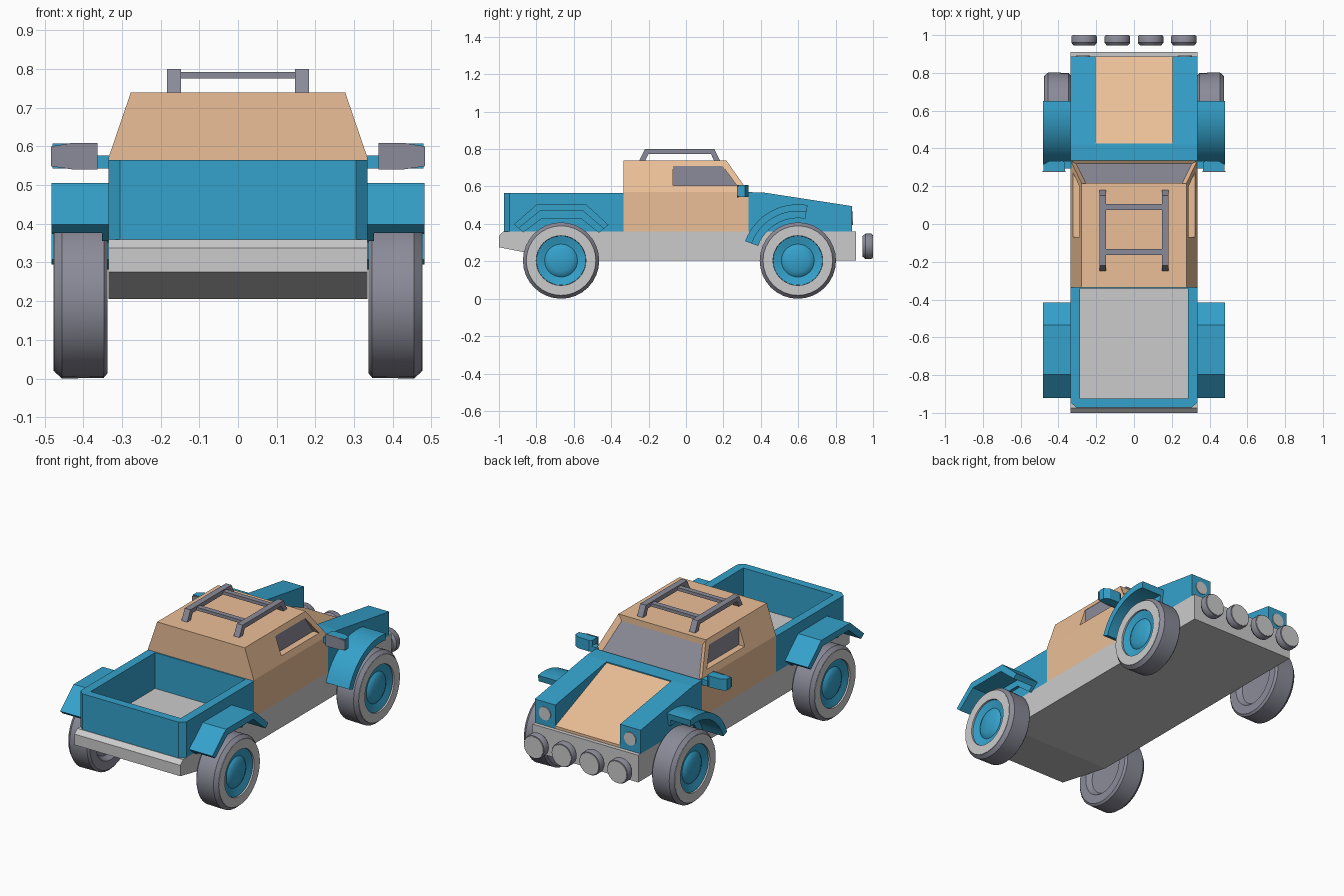
import bpy, bmesh, math
from mathutils import Vector

if "Cube" in bpy.data.objects:
    bpy.data.objects.remove(bpy.data.objects["Cube"])


def material(name, rgb):
    m = bpy.data.materials.new(name)
    m.diffuse_color = (*rgb, 1)
    m.use_nodes = True
    m.node_tree.nodes["Principled BSDF"].inputs["Base Color"].default_value = m.diffuse_color
    return m


BLUE = material("blue_paint", (0.035, 0.36, 0.60))
TAN = material("tan_paint", (0.83, 0.52, 0.31))
SLATE = material("slate_rubber", (0.26, 0.26, 0.32))


def finish(bm, name, mat=None, smooth=False):
    bmesh.ops.recalc_face_normals(bm, faces=bm.faces[:])
    me = bpy.data.meshes.new(name)
    bm.to_mesh(me)
    bm.free()
    ob = bpy.data.objects.new(name, me)
    bpy.context.collection.objects.link(ob)
    if mat:
        me.materials.append(mat)
    if smooth:
        bpy.ops.object.select_all(action='DESELECT')
        ob.select_set(True)
        bpy.context.view_layer.objects.active = ob
        bpy.ops.object.shade_smooth_by_angle(angle=math.radians(30))
    return ob


def prism(name, pts, axis, a, b, mat=None, smooth=False):
    """Extrude a 2D outline along an axis from a to b."""
    place = {'x': lambda p, t: (t, p[0], p[1]),
             'y': lambda p, t: (p[0], t, p[1]),
             'z': lambda p, t: (p[0], p[1], t)}[axis]
    bm = bmesh.new()
    lo = [bm.verts.new(place(p, a)) for p in pts]
    hi = [bm.verts.new(place(p, b)) for p in pts]
    bm.faces.new(lo)
    bm.faces.new(hi)
    n = len(pts)
    for i in range(n):
        j = (i + 1) % n
        bm.faces.new((lo[i], lo[j], hi[j], hi[i]))
    return finish(bm, name, mat, smooth)


def box(name, x, y, z, mat=None):
    return prism(name, [(x[0], y[0]), (x[1], y[0]), (x[1], y[1]), (x[0], y[1])],
                 'z', z[0], z[1], mat)


def lathe(name, profile, origin, axis, mat=None, steps=32):
    """Spin (distance along axis, radius) points around an axis."""
    d = Vector(axis)
    o = Vector(origin)
    bm = bmesh.new()
    vs = [bm.verts.new(o + d * t + Vector((0, 0, r))) for t, r in profile]
    es = [bm.edges.new(p) for p in zip(vs, vs[1:])]
    bmesh.ops.spin(bm, geom=vs + es, cent=o, axis=d, angle=2 * math.pi, steps=steps)
    bmesh.ops.remove_doubles(bm, verts=bm.verts[:], dist=1e-5)
    return finish(bm, name, mat, True)


def arc(cy, cz, r, a0, a1, n=12):
    return [(cy + r * math.cos(math.radians(a0 + (a1 - a0) * i / n)),
             cz + r * math.sin(math.radians(a0 + (a1 - a0) * i / n))) for i in range(n + 1)]


# chassis with sloped tail bumper
prism("chassis", [(-1, 0.275), (-1, 0.337), (-0.975, 0.36), (0.91, 0.36),
                  (0.91, 0.205), (-0.64, 0.205)], 'x', -0.335, 0.335)

# cargo bed walls
half = [(0.335, -0.335), (0.335, -0.945), (0.305, -0.972)]
inner = [(0.285, -0.925), (0.285, -0.335)]
prism("bed_walls", half + [(-x, y) for x, y in reversed(half)]
      + [(-x, y) for x, y in reversed(inner)] + inner, 'z', 0.36, 0.565, BLUE)
box("bed_front_wall", (-0.285, 0.285), (-0.342, -0.335), (0.36, 0.565), BLUE)

# cab shell: hull, inset windscreen
bm = bmesh.new()
for s in (-1, 1):
    for p in [(0.335, -0.335, 0.36), (0.335, 0.335, 0.36), (0.335, -0.335, 0.57),
              (0.335, 0.335, 0.57), (0.277, -0.335, 0.74), (0.277, 0.215, 0.74)]:
        bm.verts.new((s * p[0], p[1], p[2]))
bmesh.ops.convex_hull(bm, input=bm.verts[:])
bmesh.ops.dissolve_limit(bm, angle_limit=0.02, verts=bm.verts[:], edges=bm.edges[:])
bm.normal_update()
screen = next(f for f in bm.faces if f.normal.y > 0.5 and f.normal.z > 0.3)
bmesh.ops.inset_region(bm, faces=[screen], thickness=0.036, depth=-0.02)
slope = Vector((0, 0.12, -0.17)).normalized()
for v in screen.verts:
    if v.co.z < 0.65:
        v.co += slope * 0.022
bm.normal_update()
glass = [v.co + screen.normal * 0.002 for v in screen.verts]
cab = finish(bm, "cab", TAN)
bm = bmesh.new()
bm.faces.new([bm.verts.new(c) for c in glass])
pane = finish(bm, "windscreen", SLATE)
if pane.data.polygons[0].normal.y < 0:
    pane.data.flip_normals()

# side window recesses and panes
window = [(-0.07, 0.605), (-0.07, 0.71), (0.195, 0.71), (0.272, 0.605)]
for s in (-1, 1):
    cutter = prism("window_cutter", window, 'x', s * 0.283, s * 0.4)
    cutter.hide_render = True
    mod = cab.modifiers.new("window", 'BOOLEAN')
    mod.operation = 'DIFFERENCE'
    mod.solver = 'EXACT'
    mod.object = cutter
    bpy.context.view_layer.objects.active = cab
    bpy.ops.object.modifier_apply(modifier=mod.name)
    bpy.data.objects.remove(cutter)
    prism("side_window", window, 'x', s * 0.28, s * 0.285, SLATE)

# hood: cowl, raised sides and sunken sloping centre
side = [(0.335, 0.36), (0.335, 0.57), (0.42, 0.567), (0.888, 0.495), (0.888, 0.36)]
prism("hood_cowl", [(0.335, 0.36), (0.335, 0.57), (0.425, 0.566), (0.425, 0.36)],
      'x', -0.205, 0.205, BLUE)
prism("hood_panel", [(0.425, 0.36), (0.425, 0.56), (0.888, 0.375), (0.888, 0.36)],
      'x', -0.205, 0.205, TAN)
for s in (-1, 1):
    prism("hood_side", side, 'x', s * 0.205, s * 0.335, BLUE)
    lathe("headlight", [(0, 0), (0, 0.037), (0.008, 0.037), (0.008, 0)],
          (s * 0.27, 0.885, 0.43), (0, 1, 0))

# four bumper lamps
for x in (-0.264, -0.088, 0.088, 0.264):
    lathe("lamp_body", [(0.945, 0), (0.945, 0.056), (0.96, 0.068), (0.99, 0.068),
                        (0.997, 0.064), (0.997, 0)], (x, 0, 0.28), (0, 1, 0), SLATE)
    lathe("lamp_lens", [(0.99, 0), (0.99, 0.06), (1.0, 0.06), (1.0, 0)],
          (x, 0, 0.28), (0, 1, 0))

# wheels
for s in (-1, 1):
    for y in (-0.668, 0.598):
        o, d = (0, y, 0.204), (s, 0, 0)
        lathe("tyre", [(0.37, 0), (0.365, 0.12), (0.337, 0.14), (0.337, 0.19),
                       (0.347, 0.202), (0.455, 0.204), (0.475, 0.186), (0.475, 0.137),
                       (0.45, 0.13), (0.45, 0)], o, d, SLATE)
        lathe("sidewall", [(0.47, 0.185), (0.477, 0.185), (0.477, 0.133),
                           (0.47, 0.133), (0.47, 0.185)], o, d)
        lathe("hub", [(0.445, 0), (0.445, 0.132), (0.468, 0.132), (0.455, 0.088),
                      (0.462, 0.08), (0.472, 0.06), (0.474, 0)], o, d, BLUE)

# fenders: broad outer arch with a shallow inner lip
def arch(a, b):
    return a + b[::-1]


rear = [[(-0.92, 0.398), (-0.797, 0.505), (-0.535, 0.505), (-0.415, 0.395)],
        [(-0.895, 0.376), (-0.783, 0.468), (-0.549, 0.468), (-0.44, 0.374)],
        [(-0.87, 0.355), (-0.769, 0.43), (-0.563, 0.43), (-0.465, 0.352)]]
front = [arc(0.598, 0.205, r, 80, 160) for r in (0.3, 0.263, 0.226)]
for s in (-1, 1):
    for label, rows, sm in (("rear", rear, False), ("front", front, True)):
        prism(label + "_fender", arch(rows[0], rows[1]), 'x', s * 0.33, s * 0.482, BLUE, sm)
        prism(label + "_fender_lip", arch(rows[1], rows[2]), 'x', s * 0.33, s * 0.352, BLUE, sm)

# door mirrors
for s in (-1, 1):
    shell = [(0.365, 0.28), (0.48, 0.28), (0.48, 0.315), (0.45, 0.333), (0.38, 0.335),
             (0.365, 0.325)]
    prism("mirror_shell", [(s * x, y) for x, y in shell], 'z', 0.543, 0.607, BLUE)
    face = [(0.363, 0.541), (0.363, 0.609), (0.43, 0.609), (0.484, 0.6), (0.484, 0.549),
            (0.43, 0.541)]
    prism("mirror_glass", [(s * x, z) for x, z in face], 'y', 0.274, 0.281, SLATE)
    box("mirror_arm", (s * 0.325, s * 0.37), (0.295, 0.333), (0.543, 0.576), BLUE)

# roof rack
for s in (-1, 1):
    prism("rack_rail", [(-0.25, 0.738), (-0.22, 0.8), (0.152, 0.8), (0.182, 0.738),
                        (0.15, 0.738), (0.133, 0.775), (-0.2, 0.775), (-0.218, 0.738)],
          'x', s * 0.147, s * 0.183, SLATE)
for y in (0.09, -0.148):
    box("rack_crossbar", (-0.15, 0.15), (y - 0.015, y + 0.015), (0.775, 0.793), SLATE)
